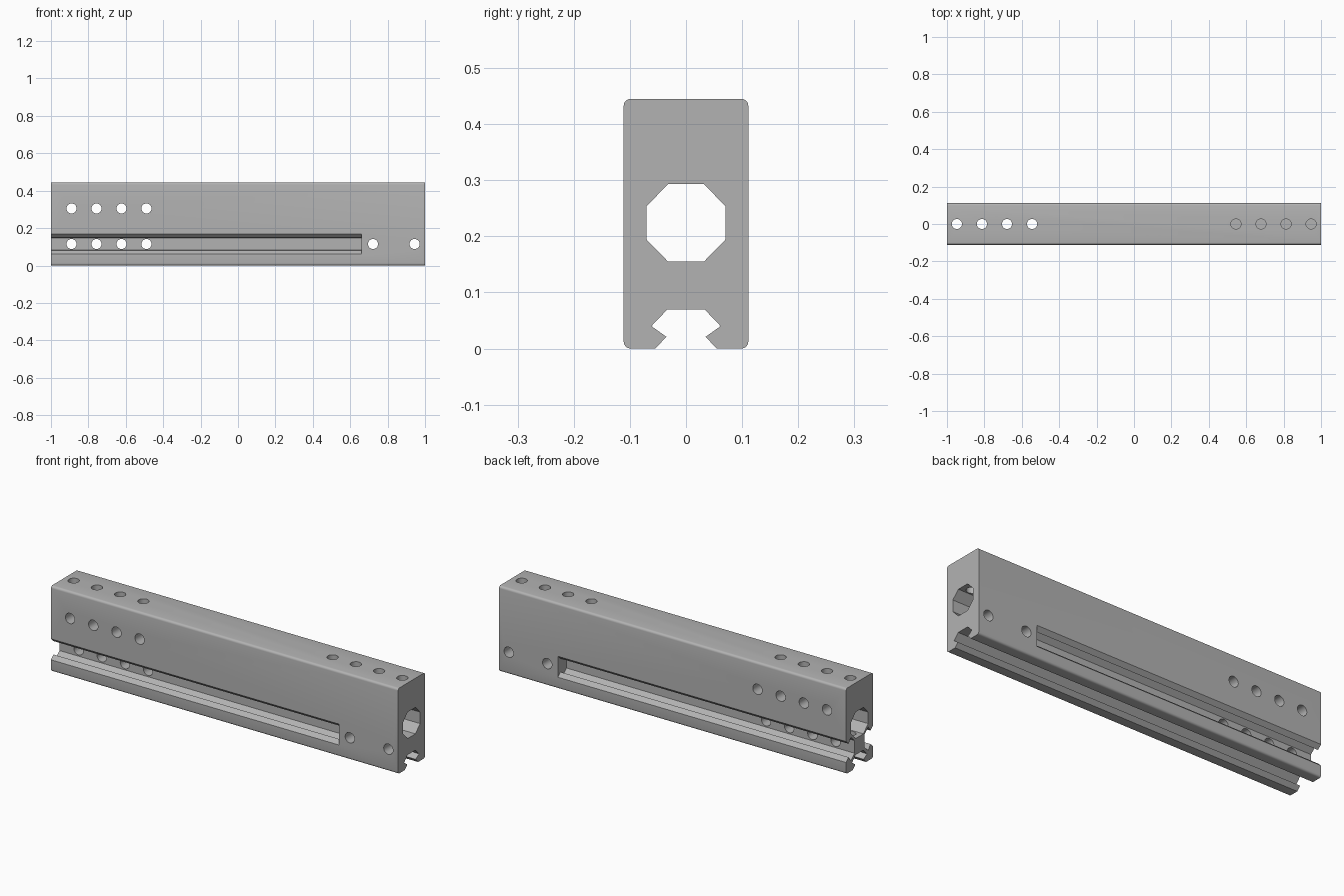
import bpy, bmesh, math
from mathutils import Matrix, Vector

if "Cube" in bpy.data.objects:
    bpy.data.objects.remove(bpy.data.objects["Cube"])

HALF_W, HEIGHT, EDGE_R = 0.111, 0.445, 0.012
SLOT_Z, HOLE_R = 0.115, 0.027

grey = bpy.data.materials.new("machined grey")
grey.use_nodes = True
colour = (0.45, 0.45, 0.45, 1)
grey.diffuse_color = colour
grey.node_tree.nodes["Principled BSDF"].inputs["Base Color"].default_value = colour


def finish(name, bm):
    bmesh.ops.recalc_face_normals(bm, faces=bm.faces)
    mesh = bpy.data.meshes.new(name)
    bm.to_mesh(mesh)
    bm.free()
    mesh.materials.append(grey)
    obj = bpy.data.objects.new(name, mesh)
    bpy.context.collection.objects.link(obj)
    return obj


def extrude_x(name, profile, x0, x1):
    """Sweep a closed (y, z) profile from x0 to x1."""
    bm = bmesh.new()
    face = bm.faces.new([bm.verts.new((x0, y, z)) for y, z in profile])
    new = bmesh.ops.extrude_face_region(bm, geom=[face])["geom"]
    verts = [v for v in new if isinstance(v, bmesh.types.BMVert)]
    bmesh.ops.translate(bm, verts=verts, vec=(x1 - x0, 0, 0))
    return finish(name, bm)


def drill(name, start, end):
    """Round cutter between two points."""
    a, b = Vector(start), Vector(end)
    turn = (b - a).to_track_quat('Z', 'Y').to_matrix().to_4x4()
    bm = bmesh.new()
    bmesh.ops.create_cone(bm, cap_ends=True, segments=24, radius1=HOLE_R, radius2=HOLE_R,
                          depth=(b - a).length, matrix=Matrix.Translation((a + b) / 2) @ turn)
    return finish(name, bm)


# Rounded rectangular bar
outline = []
for i, (sy, sz) in enumerate([(1, 1), (-1, 1), (-1, -1), (1, -1)]):
    cy = sy * (HALF_W - EDGE_R)
    cz = HEIGHT / 2 + sz * (HEIGHT / 2 - EDGE_R)
    for k in range(5):
        a = math.pi / 2 * (i + k / 4)
        outline.append((cy + EDGE_R * math.cos(a), cz + EDGE_R * math.sin(a)))
bar = extrude_x("slotted_bar", outline, -1, 1)

# Octagonal bore along the length
bore = [(s * y, 0.224 + t * z) for s, t, pts in [
    (1, 1, [(0.07, 0.03), (0.032, 0.069)]), (-1, 1, [(0.032, 0.069), (0.07, 0.03)]),
    (-1, -1, [(0.07, 0.03), (0.032, 0.069)]), (1, -1, [(0.032, 0.069), (0.07, 0.03)])]
    for y, z in pts]
cutters = [extrude_x("bore_cutter", bore, -1.1, 1.1)]

# Waisted slots: one full length underneath, one stopped short on each side
half = [(0.0545, -0.05), (0.0545, 0), (0.035, 0.021), (0.0616, 0.04), (0.033, 0.07)]
slot = half + [(-w, d) for w, d in reversed(half)]
cutters.append(extrude_x("bottom_slot_cutter", slot, -1.1, 1.1))
for s, side in ((-1, "front"), (1, "back")):
    profile = [(s * (HALF_W - d), SLOT_Z + w) for w, d in slot]
    cutters.append(extrude_x(side + "_slot_cutter", profile, -1.1, 0.66))

# Cross holes from front to back
cross = [(-0.89 + 0.1335 * i, z) for i in range(4) for z in (SLOT_Z, 0.305)]
cross += [(0.722, SLOT_Z), (0.944, SLOT_Z)]
for x, z in cross:
    cutters.append(drill("cross_hole_cutter", (x, -0.2, z), (x, 0.2, z)))

# Vertical holes: right through at one end, into the bore at the other
for i in range(4):
    x = 0.947 - 0.134 * i
    cutters.append(drill("through_hole_cutter", (-x, 0, -0.1), (-x, 0, 0.6)))
    cutters.append(drill("top_hole_cutter", (x, 0, 0.224), (x, 0, 0.6)))

# Cut everything, then discard the cutters
bpy.ops.object.select_all(action='DESELECT')
bpy.context.view_layer.objects.active = bar
bar.select_set(True)
for cutter in cutters:
    mod = bar.modifiers.new("cut", 'BOOLEAN')
    mod.operation, mod.solver, mod.object = 'DIFFERENCE', 'EXACT', cutter
    bpy.ops.object.modifier_apply(modifier=mod.name)
    bpy.data.objects.remove(cutter)
bpy.ops.object.shade_smooth_by_angle(angle=math.radians(30))
